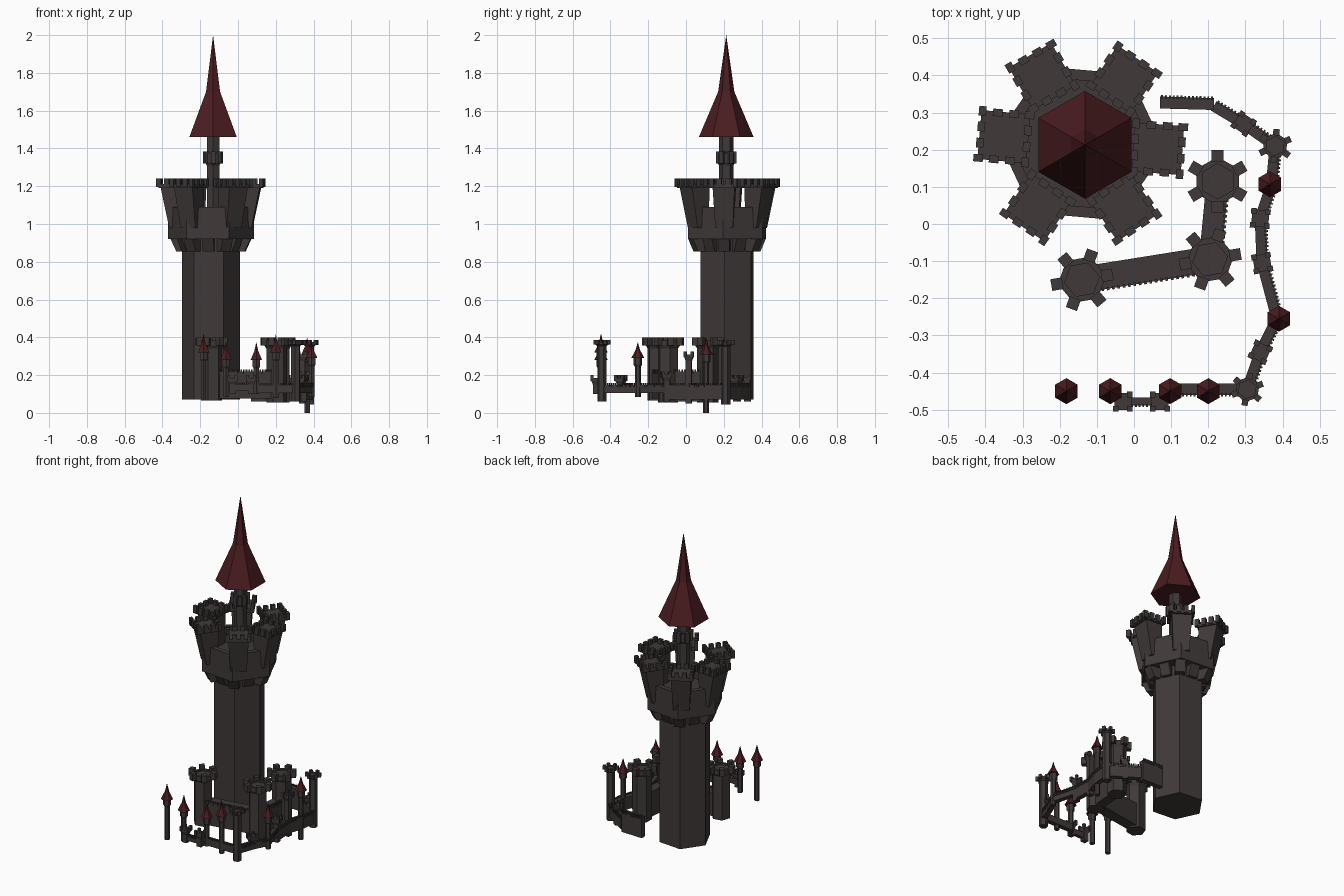
import bpy, bmesh
from math import cos, sin, pi, radians, atan2
from mathutils import Matrix, Vector

if "Cube" in bpy.data.objects:
    bpy.data.objects.remove(bpy.data.objects["Cube"])


def material(name, rgb):
    m = bpy.data.materials.new(name)
    m.diffuse_color = (*rgb, 1)
    m.use_nodes = True
    m.node_tree.nodes["Principled BSDF"].inputs["Base Color"].default_value = m.diffuse_color
    return m


STONE = material("stone", (0.05, 0.041, 0.04))
ROOF = material("roof_red", (0.07, 0.012, 0.015))


def place(x, y, deg=0.0):
    return Matrix.Translation((x, y, 0)) @ Matrix.Rotation(radians(deg), 4, 'Z')


def finish(name, bm, mat=STONE):
    bmesh.ops.recalc_face_normals(bm, faces=bm.faces)
    me = bpy.data.meshes.new(name)
    bm.to_mesh(me)
    bm.free()
    me.materials.append(mat)
    bpy.context.collection.objects.link(bpy.data.objects.new(name, me))


def lathe(bm, M, profile, n=6):
    """n-sided stack of (radius, z) rings, capped; radius 0 makes a tip."""
    prev = None
    for i, (r, z) in enumerate(profile):
        count = n if r else 1
        ring = [bm.verts.new(M @ Vector((r * cos(2 * pi * k / n), r * sin(2 * pi * k / n), z)))
                for k in range(count)]
        if prev:
            for k in range(n):
                a, b = prev[k], prev[(k + 1) % n]
                if count == 1:
                    bm.faces.new((a, b, ring[0]))
                else:
                    bm.faces.new((a, b, ring[(k + 1) % n], ring[k]))
        if count > 1 and i in (0, len(profile) - 1):
            bm.faces.new(ring)
        prev = ring


def slab(bm, M, r0, z0, r1, z1):
    """Block between two rectangles (xmin, xmax, ymin, ymax)."""
    lo, hi = [[bm.verts.new(M @ Vector((x, y, z))) for x, y in
               ((r[0], r[2]), (r[1], r[2]), (r[1], r[3]), (r[0], r[3]))]
              for r, z in ((r0, z0), (r1, z1))]
    bm.faces.new(lo)
    bm.faces.new(hi)
    for k in range(4):
        j = (k + 1) % 4
        bm.faces.new((lo[k], lo[j], hi[j], hi[k]))


def box(bm, M, x0, x1, y0, y1, z0, z1):
    slab(bm, M, (x0, x1, y0, y1), z0, (x0, x1, y0, y1), z1)


def hex_tower(name, x, y, deg, r, z0, z1, body=0.8):
    bm = bmesh.new()
    M = place(x, y, deg)
    h = 0.9 * r
    lathe(bm, M, [(body * r, z0), (body * r, z1 - h), (r, z1 - 0.75 * h), (r, z1 - 0.3 * h),
                  (0.72 * r, z1 - 0.3 * h), (0.72 * r, z1 - 0.45 * h)])
    # six overhanging merlons at the corners
    for k in range(6):
        box(bm, place(x, y, deg + 60 * k), 0.8 * r, 1.27 * r, -0.24 * r, 0.24 * r, z1 - 0.75 * h, z1)
    finish(name, bm)


def square_tower(name, x, y, deg, s, z0, z1):
    bm = bmesh.new()
    M = place(x, y, deg)
    b = 0.68 * s
    sq, big = (-b, b, -b, b), (-s, s, -s, s)
    slab(bm, M, sq, z0, sq, z1 - 0.05)
    slab(bm, M, sq, z1 - 0.05, big, z1 - 0.03)
    slab(bm, M, big, z1 - 0.03, big, z1 - 0.015)
    for k in range(4):
        box(bm, place(x, y, deg + 90 * k), 0.5 * s, 1.15 * s, 0.5 * s, 1.15 * s, z1 - 0.03, z1)
    finish(name, bm)


def spire_tower(name, x, y, z0, zr, tip):
    bm = bmesh.new()
    M = place(x, y, 30)
    lathe(bm, M, [(0.016, z0), (0.016, zr - 0.045), (0.023, zr - 0.035), (0.023, zr)])
    finish(name + "_shaft", bm)
    bm = bmesh.new()
    d = tip - zr
    lathe(bm, M, [(0.035, zr), (0.012, zr + 0.5 * d), (0, tip)])
    finish(name + "_roof", bm, ROOF)


def wall(name, a, b, w, z0, z1, tooth=0.007):
    """Wall from a to b with small merlons along its right-hand edge."""
    bm = bmesh.new()
    d = Vector(b) - Vector(a)
    M = place(*a, math_deg(d))
    box(bm, M, 0, d.length, -w / 2, w / 2, z0, z1)
    n = int(d.length / (2 * tooth))
    for k in range(n):
        x = (k + 0.25) * d.length / n
        box(bm, M, x, x + tooth, -w / 2 - 0.004, -w / 2 + 0.005, z1 - 0.012, z1 + 0.01)
    finish(name, bm)


def math_deg(d):
    return atan2(d.y, d.x) * 180 / pi


# --- great keep ---
CX, CY = -0.143, 0.217
keep = place(CX, CY, -5)
bm = bmesh.new()
lathe(bm, keep, [(0.155, 0.07), (0.155, 0.93)])
finish("keep_shaft", bm)

bm = bmesh.new()
lathe(bm, keep, [(0.228, 0.92), (0.228, 1.09), (0.195, 1.09), (0.195, 1.0)])
finish("keep_gallery", bm)

# corbels carrying the gallery
bm = bmesh.new()
for k in range(12):
    inner, outer = (0.14, 0.212) if k % 2 == 0 else (0.12, 0.185)
    slab(bm, place(CX, CY, -5 + 30 * k), (inner, outer - 0.03, -0.03, 0.03), 0.855,
         (inner, outer, -0.03, 0.03), 0.92)
finish("gallery_corbels", bm)

# flared corner turrets
for i, ang in enumerate((-4, 56, 120, 175, 236, 304)):
    M = place(CX, CY, ang)
    bm = bmesh.new()
    slab(bm, M, (0.15, 0.218, -0.047, 0.047), 0.98, (0.15, 0.262, -0.058, 0.058), 1.19)
    box(bm, M, 0.142, 0.274, -0.066, 0.066, 1.19, 1.212)
    # crenellated rim on four sides
    T = place(CX, CY, ang) @ Matrix.Translation((0.208, 0, 0))
    for k in range(4):
        R = T @ Matrix.Rotation(k * pi / 2, 4, 'Z')
        for y in (-0.064, -0.022, 0.022):
            box(bm, R, 0.053, 0.073, y - 0.013, y + 0.013, 1.195, 1.24)
    finish(f"corner_turret_{i + 1}", bm)

# central lookout and its tall roof
look = place(-0.132, 0.213, 30)
bm = bmesh.new()
lathe(bm, look, [(0.038, 0.98), (0.038, 1.31), (0.048, 1.325), (0.048, 1.375), (0.038, 1.375), (0.038, 1.47)])
for k in range(6):
    box(bm, place(-0.132, 0.213, 30 + 60 * k), 0.03, 0.055, -0.012, 0.012, 1.32, 1.385)
finish("lookout_shaft", bm)
bm = bmesh.new()
lathe(bm, look, [(0.145, 1.46), (0.043, 1.7), (0, 2.0)])
finish("lookout_roof", bm, ROOF)

# --- inner ward ---
inner = [(-0.14, -0.15), (0.205, -0.095), (0.225, 0.115)]
for i, ((x, y), deg, z0) in enumerate(zip(inner, (10, 10, 30), (0.065, 0.055, 0.055))):
    hex_tower(f"inner_tower_{i + 1}", x, y, deg, 0.066, z0, 0.4, 0.85)
wall("inner_wall_1", inner[0], inner[1], 0.07, 0.075, 0.22)
wall("inner_wall_2", inner[1], inner[2], 0.06, 0.06, 0.22)

# --- outer ward ---
path = [(0.095, -0.445), (0.2, -0.445), (0.305, -0.445), (0.34, -0.345), (0.385, -0.255),
        (0.345, -0.105), (0.34, 0.015), (0.37, 0.105), (0.38, 0.21), (0.295, 0.27),
        (0.215, 0.318)]
for i in range(len(path) - 1):
    low = 0.105 if i < 5 else 0.07
    wall(f"outer_wall_{i + 1}", path[i], path[i + 1], 0.03, low, 0.148, 0.005)
wall("end_wall", (0.215, 0.323), (0.07, 0.327), 0.032, 0.06, 0.19, 0.005)
wall("gate_wall", (-0.03, -0.478), (0.07, -0.478), 0.022, 0.115, 0.15, 0.005)

hex_tower("south_east_tower", 0.305, -0.445, 20, 0.035, 0.06, 0.385, 0.72)
hex_tower("north_east_tower", 0.38, 0.21, 25, 0.036, 0.045, 0.385, 0.72)

for i, (x, y, deg, z0, z1) in enumerate((
        (-0.03, -0.478, 0, 0.1, 0.2), (0.07, -0.478, 0, 0.1, 0.2),
        (0.34, -0.345, 65, 0.11, 0.2), (0.345, -0.105, 100, 0.06, 0.22),
        (0.34, 0.015, 85, 0.05, 0.325), (0.295, 0.27, 55, 0.06, 0.2))):
    square_tower(f"square_tower_{i + 1}", x, y, deg, 0.023, z0, z1)

for i, (x, y, z0, zr, tip) in enumerate((
        (-0.182, -0.45, 0.065, 0.32, 0.42), (-0.064, -0.45, 0.085, 0.28, 0.38),
        (0.097, -0.45, 0.1, 0.28, 0.375), (0.2, -0.45, 0.08, 0.32, 0.415),
        (0.39, -0.255, 0.085, 0.29, 0.375), (0.366, 0.107, 0.0, 0.31, 0.4))):
    spire_tower(f"spire_tower_{i + 1}", x, y, z0, zr, tip)
